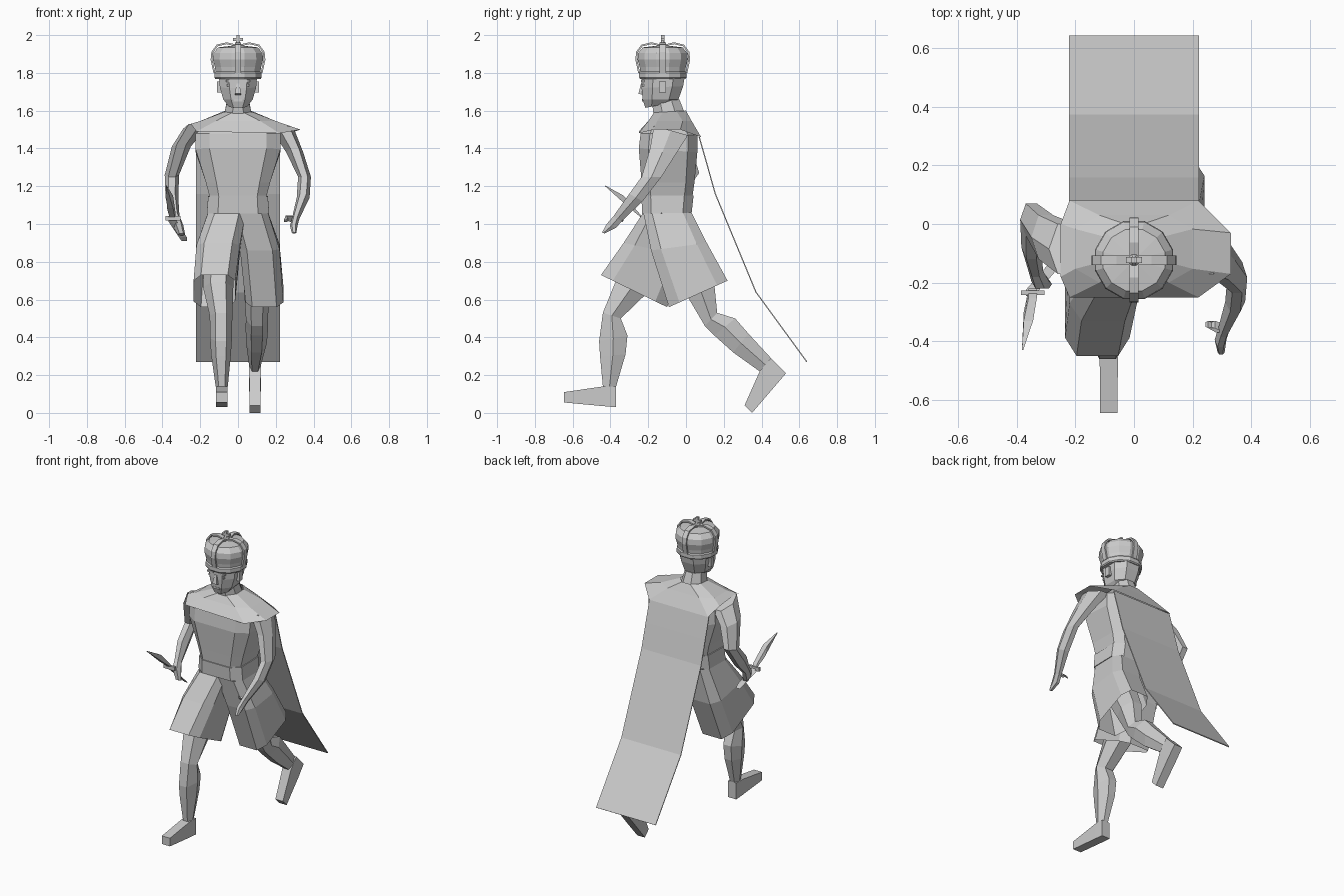
import bpy, bmesh, math
from mathutils import Vector

cube = bpy.data.objects.get("Cube")
if cube:
    bpy.data.objects.remove(cube, do_unlink=True)

grey = bpy.data.materials.new("light grey")
grey.use_nodes = True
grey.diffuse_color = (0.6, 0.6, 0.6, 1)
grey.node_tree.nodes["Principled BSDF"].inputs["Base Color"].default_value = grey.diffuse_color


def finish(name, bm):
    bmesh.ops.recalc_face_normals(bm, faces=bm.faces)
    mesh = bpy.data.meshes.new(name)
    bm.to_mesh(mesh)
    bm.free()
    mesh.materials.append(grey)
    obj = bpy.data.objects.new(name, mesh)
    bpy.context.collection.objects.link(obj)
    return obj


def ring(x, width, front, back, sides, power):
    """Cross-section spanning x +- width and the (y, z) points front and back."""
    front, back = Vector((x, *front)), Vector((x, *back))
    middle, half = (front + back) / 2, (front - back) / 2
    angles = [math.tau * (i + 0.5) / sides for i in range(sides)]

    def spread(func):
        values = [func(a) for a in angles]
        top = max(values)
        return [math.copysign(abs(v / top) ** power, v) if abs(v) > 1e-6 else 0 for v in values]

    return [middle + half * c + Vector((width * s, 0, 0))
            for c, s in zip(spread(math.cos), spread(math.sin))]


def skin(name, rings, caps=True):
    """Join point rings of equal length into one surface."""
    bm = bmesh.new()
    loops = [[bm.verts.new(p) for p in points] for points in rings]
    count = len(loops[0])
    for low, high in zip(loops, loops[1:]):
        for i in range(count):
            j = (i + 1) % count
            bm.faces.new((low[i], low[j], high[j], high[i]))
    if caps:
        bm.faces.new(loops[0])
        bm.faces.new(loops[-1])
    return finish(name, bm)


def loft(name, sections, sides=8, power=1, caps=True):
    return skin(name, [ring(*s, sides, power) for s in sections], caps)


def box(name, centre, size):
    bm = bmesh.new()
    bmesh.ops.create_cube(bm, size=1)
    bmesh.ops.scale(bm, vec=size, verts=bm.verts)
    bmesh.ops.translate(bm, vec=centre, verts=bm.verts)
    return finish(name, bm)


def ribbon(name, path, half_width, thickness):
    """Strip along a (y, z) path, thickened."""
    bm = bmesh.new()
    rows = [[bm.verts.new((x, y, z)) for x in (-half_width, half_width)] for y, z in path]
    for a, b in zip(rows, rows[1:]):
        bm.faces.new((a[0], a[1], b[1], b[0]))
    obj = finish(name, bm)
    solid = obj.modifiers.new("thickness", "SOLIDIFY")
    solid.thickness = thickness
    solid.offset = 0
    return obj


# Torso and belt
loft("torso", [
    (0, .155, (-.225, 1.07), (.025, 1.07)),
    (0, .152, (-.23, 1.15), (.035, 1.15)),
    (0, .17, (-.235, 1.22), (.045, 1.22)),
    (0, .225, (-.25, 1.4), (.06, 1.38)),
    (0, .225, (-.24, 1.48), (.06, 1.47)),
    (0, .13, (-.19, 1.55), (0, 1.56))], power=.45)
loft("belt", [
    (0, .165, (-.232, 1.055), (.03, 1.06)),
    (0, .158, (-.236, 1.145), (.04, 1.15))], power=.5)

# Mantle over the shoulders, draped wider on the left
hem = [(.22, -.25, 1.48), (.33, -.17, 1.5), (.33, -.03, 1.5), (.22, .08, 1.46),
       (-.22, .08, 1.46), (-.25, 0, 1.51), (-.25, -.18, 1.53), (-.22, -.25, 1.49)]
skin("mantle", [hem,
                ring(0, .2, (-.2, 1.545), (.03, 1.545), 8, .6),
                ring(0, .075, (-.17, 1.59), (0, 1.6), 8, 1)], caps=False)

# Cape trailing behind
ribbon("cape", [(.07, 1.46), (.11, 1.32), (.155, 1.16), (.37, .64), (.64, .27)], .222, .006)

# Divided skirt, one half following each leg
loft("right_skirt", [
    (-.06, .1, (-.23, 1.055), (.03, 1.06)),
    (-.105, .115, (-.33, .9), (0, .83)),
    (-.125, .11, (-.45, .73), (-.1, .56))], power=.5, caps=False)
loft("left_skirt", [
    (.06, .1, (-.225, 1.055), (.03, 1.06)),
    (.115, .105, (-.185, .86), (.11, .9)),
    (.14, .1, (-.09, .56), (.22, .7))], power=.5, caps=False)

# Legs: right steps forward, left pushes off behind
loft("right_leg", [
    (-.1, .08, (-.25, .88), (-.04, .85)),
    (-.105, .08, (-.375, .69), (-.2, .64)),
    (-.09, .06, (-.44, .53), (-.345, .5)),
    (-.09, .058, (-.46, .38), (-.31, .41)),
    (-.09, .052, (-.455, .3), (-.32, .31)),
    (-.086, .032, (-.44, .14), (-.37, .14))], sides=6)
loft("left_leg", [
    (.1, .08, (-.13, .85), (.06, .9)),
    (.1, .068, (0, .63), (.15, .68)),
    (.1, .058, (.1, .46), (.165, .53)),
    (.1, .06, (.15, .41), (.26, .5)),
    (.098, .055, (.25, .32), (.33, .42)),
    (.09, .032, (.39, .22), (.45, .29))], sides=6)
loft("right_foot", [
    (-.086, .03, (-.37, .14), (-.37, .03)),
    (-.086, .031, (-.44, .14), (-.44, .036)),
    (-.086, .03, (-.645, .11), (-.645, .055))], sides=4)
loft("left_foot", [
    (.09, .03, (.45, .29), (.53, .21)),
    (.09, .031, (.39, .22), (.47, .14)),
    (.09, .028, (.31, .04), (.35, 0))], sides=4)

# Arms with hands
loft("left_arm", [
    (.24, .06, (-.17, 1.52), (.01, 1.47)),
    (.3, .045, (-.19, 1.4), (-.06, 1.36)),
    (.352, .034, (-.235, 1.25), (-.13, 1.25)),
    (.345, .034, (-.3, 1.16), (-.23, 1.12)),
    (.305, .02, (-.385, 1.04), (-.34, 1.015)),
    (.295, .02, (-.42, 1), (-.37, .98)),
    (.297, .012, (-.445, .955), (-.43, .95))], sides=6)
loft("left_thumb", [
    (.295, .015, (-.37, 1.04), (-.345, 1.01)),
    (.265, .012, (-.355, 1.045), (-.33, 1.02)),
    (.25, .006, (-.35, 1.025), (-.335, 1.01))], sides=4)
loft("right_arm", [
    (-.23, .06, (-.17, 1.53), (0, 1.48)),
    (-.3, .05, (-.12, 1.42), (.03, 1.4)),
    (-.35, .038, (-.04, 1.25), (.07, 1.27)),
    (-.35, .034, (-.12, 1.16), (-.04, 1.12)),
    (-.335, .025, (-.18, 1.06), (-.14, 1.03)),
    (-.32, .03, (-.22, 1.02), (-.17, .97)),
    (-.3, .02, (-.22, .95), (-.19, .94))], sides=6)

# Dagger in the right hand
loft("dagger_blade", [
    (-.345, .014, (-.25, 1.06), (-.22, 1.02)),
    (-.36, .016, (-.33, 1.15), (-.3, 1.085)),
    (-.38, .002, (-.43, 1.205), (-.428, 1.2))], sides=4)
loft("dagger_grip", [
    (-.355, .014, (-.245, 1.04), (-.225, 1.015)),
    (-.285, .014, (-.165, .93), (-.145, .91))], sides=4)
box("dagger_guard", (-.345, -.235, 1.03), (.08, .015, .025))

# Neck and head
loft("neck", [
    (0, .075, (-.17, 1.56), (0, 1.57)),
    (0, .058, (-.18, 1.65), (-.035, 1.66))])
loft("head", [
    (0, .05, (-.215, 1.615), (-.09, 1.64)),
    (0, .078, (-.23, 1.66), (-.04, 1.66)),
    (0, .096, (-.235, 1.72), (-.015, 1.73)),
    (0, .102, (-.235, 1.79), (-.005, 1.79))], power=.85)
loft("nose", [
    (0, .008, (-.238, 1.745), (-.22, 1.745)),
    (0, .016, (-.252, 1.69), (-.22, 1.68))], sides=4)
box("mouth", (0, -.226, 1.655), (.05, .012, .012))
for side, label in ((1, "left"), (-1, "right")):
    box(label + "_ear", (side * .1, -.125, 1.725), (.02, .036, .06))
    box(label + "_eye", (side * .042, -.228, 1.735), (.03, .012, .012))
    box(label + "_brow", (side * .042, -.229, 1.758), (.045, .016, .01))

# Crown: band, puffed cap, two crossing arches and a cross on top
centre_y = -.123


def turned(name, profile, sides=12):
    return loft(name, [(0, r, (centre_y - r, z), (centre_y + r, z)) for r, z in profile], sides)


turned("crown_band", [(.12, 1.768), (.125, 1.775), (.125, 1.8), (.118, 1.808)])
turned("crown_cap", [(.118, 1.8), (.122, 1.83), (.133, 1.87), (.13, 1.905), (.105, 1.935), (.02, 1.945)])
half_arch = [(.125, 1.8), (.14, 1.87), (.136, 1.91), (.11, 1.945), (.06, 1.957), (.01, 1.945)]
arch = half_arch + [(-y, z) for y, z in reversed(half_arch)]
for turn, label in ((0, "long"), (math.pi / 2, "cross")):
    strip = ribbon(label + "_crown_arch", arch, .016, .01)
    strip.location.y = centre_y
    strip.rotation_euler.z = turn
turned("crown_orb", [(.01, 1.94), (.02, 1.95), (.01, 1.965)], sides=8)
box("cross_stem", (0, centre_y, 1.975), (.018, .02, .05))
box("cross_bar", (0, centre_y, 1.977), (.054, .02, .016))
